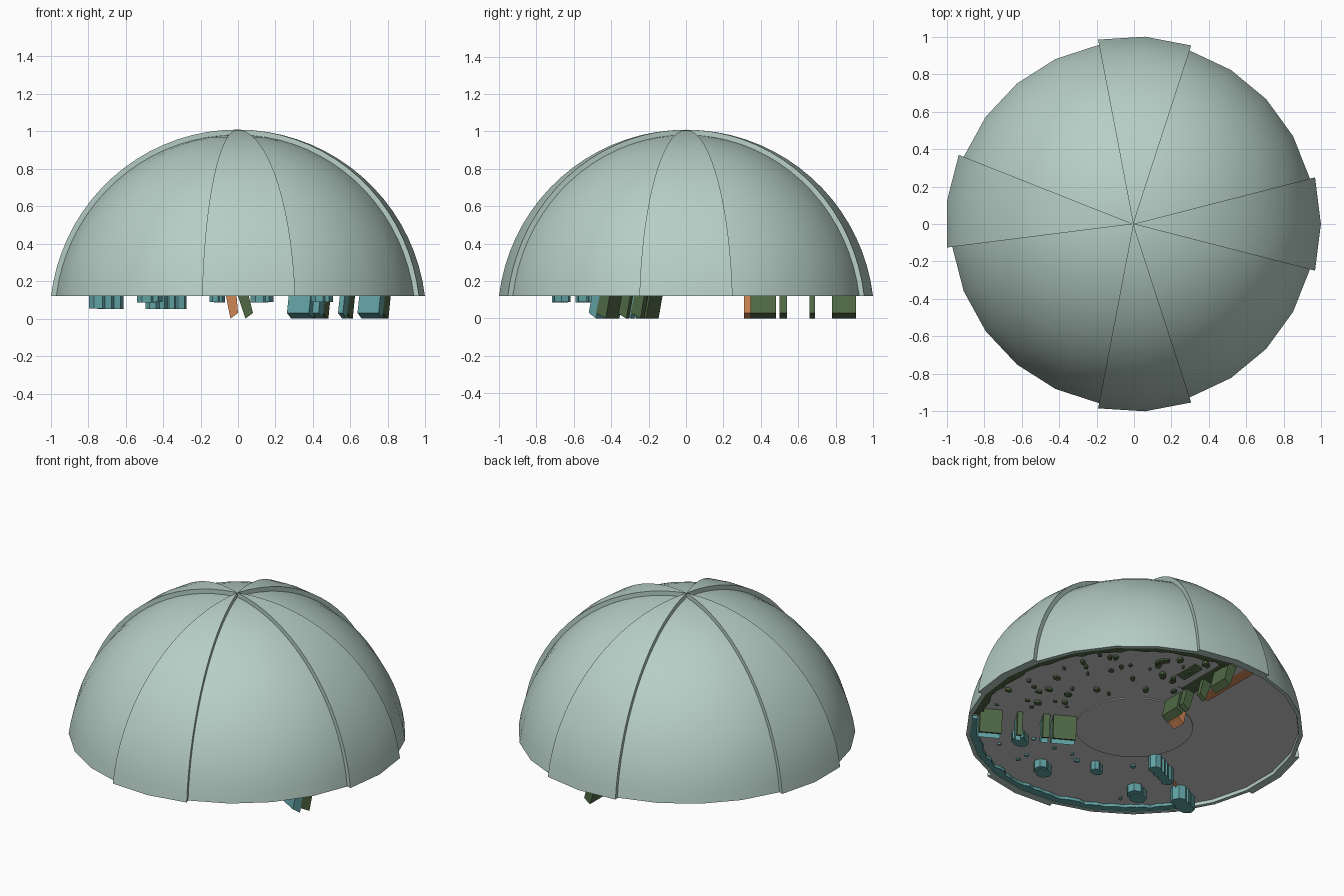
import bpy, bmesh, math, random
from mathutils import Vector

if "Cube" in bpy.data.objects:
    bpy.data.objects.remove(bpy.data.objects["Cube"])

random.seed(4)
CX = -0.004
STEP = math.radians(14.4)
RIM = 0.12


def mat(name, c):
    m = bpy.data.materials.new(name)
    m.diffuse_color = (*c, 1)
    m.use_nodes = True
    m.node_tree.nodes["Principled BSDF"].inputs["Base Color"].default_value = m.diffuse_color
    return m


PALE = mat("pale_shell", (0.47, 0.62, 0.56))
TEAL = mat("teal", (0.12, 0.36, 0.37))
GREEN = mat("green", (0.08, 0.14, 0.06))
ORANGE = mat("orange", (0.62, 0.24, 0.09))


def finish(name, bm, m=None, smooth=False):
    bmesh.ops.remove_doubles(bm, verts=bm.verts, dist=1e-5)
    bmesh.ops.recalc_face_normals(bm, faces=bm.faces)
    me = bpy.data.meshes.new(name)
    bm.to_mesh(me)
    bm.free()
    ob = bpy.data.objects.new(name, me)
    bpy.context.collection.objects.link(ob)
    if m:
        me.materials.append(m)
    if smooth:
        bpy.ops.object.select_all(action='DESELECT')
        ob.select_set(True)
        bpy.context.view_layer.objects.active = ob
        bpy.ops.object.shade_smooth_by_angle(angle=math.radians(35))
    return ob


def arc(R, n=18):
    a0 = math.asin(RIM / R)
    return [(R * math.cos(a), R * math.sin(a))
            for a in (a0 + (math.pi / 2 - a0) * i / n for i in range(n + 1))]


def gore(name, start, count, R_out, R_in):
    """Closed slice of a thick dome, from one segment angle to another."""
    bm = bmesh.new()
    outer, inner = arc(R_out), arc(R_in)
    loop = outer + inner[::-1]
    full = count == 25
    rings = []
    for k in range(count + 1):
        a = (start + k) * STEP
        rings.append([bm.verts.new((CX + r * math.cos(a), r * math.sin(a), z)) for r, z in loop])
    n = len(outer)
    L = len(loop)
    for A, B in zip(rings, rings[1:]):
        for i in range(L):
            j = (i + 1) % L
            if i != n - 1:
                bm.faces.new((A[i], B[i], B[j], A[j]))
    if not full:
        for A in (rings[0], rings[-1]):
            for i in range(n - 1):
                bm.faces.new((A[i], A[i + 1], A[L - 2 - i], A[L - 1 - i]))
    bmesh.ops.dissolve_degenerate(bm, dist=1e-6, edges=bm.edges)
    return finish(name, bm, PALE, True)


# dome shell and four raised ribs
gore("dome_shell", 0, 25, 0.981, 0.958)
for i, s in enumerate((-1, 5, 11, 18)):
    gore(f"raised_panel_{i + 1}", s, 2, 1.009, 0.978)


def cylinder(name, r, z0, z1, n, m=None, loc=(0, 0), squash=1.0, rot=0.0):
    bm = bmesh.new()
    bmesh.ops.create_cone(bm, cap_ends=True, segments=n, radius1=r, radius2=r, depth=z1 - z0)
    for v in bm.verts:
        x, y = v.co.x, v.co.y * squash
        v.co = Vector((loc[0] + x * math.cos(rot) - y * math.sin(rot),
                       loc[1] + x * math.sin(rot) + y * math.cos(rot),
                       v.co.z + (z0 + z1) / 2))
    return finish(name, bm, m)


# floor and central disc
cylinder("floor_disc", 0.955, 0.14, 0.16, 50)
cylinder("central_disc", 0.34, 0.134, 0.15, 48)


def edge_band(name, a0, a1, m):
    """Scalloped band hugging the floor rim."""
    bm = bmesh.new()
    n = 48
    rows = []
    for i in range(n + 1):
        a = math.radians(a0 + (a1 - a0) * i / n)
        ri = 0.90 + random.uniform(-0.012, 0.012)
        rows.append([bm.verts.new((r * math.cos(a), r * math.sin(a), z))
                     for r, z in ((ri, 0.15), (ri, 0.122), (0.95, 0.122), (0.95, 0.15))])
    for A, B in zip(rows, rows[1:]):
        for k in range(4):
            bm.faces.new((A[k], B[k], B[(k + 1) % 4], A[(k + 1) % 4]))
    bm.faces.new(rows[0])
    bm.faces.new(rows[-1])
    finish(name, bm, m)


edge_band("green_edge_band", -29, 86, GREEN)
edge_band("teal_edge_band", 212, 328, TEAL)


def wall_block(name, ang, r0, r1, top, bottom, m, z0=0.0, z1=0.15):
    """Leaning block on a sector border; top/bottom are sideways ranges, clockwise positive."""
    a = math.radians(ang)
    u = Vector((math.cos(a), math.sin(a), 0))
    s = Vector((math.sin(a), -math.cos(a), 0))
    bm = bmesh.new()
    rows = []
    for r in (r0, r1):
        rows.append([bm.verts.new(u * r + s * t + Vector((0, 0, z))) for t, z in
                     ((top[0], z1), (top[1], z1), (bottom[1], z0 + 0.03), (bottom[0], z0))])
    A, B = rows
    for k in range(4):
        bm.faces.new((A[k], B[k], B[(k + 1) % 4], A[(k + 1) % 4]))
    bm.faces.new(A)
    bm.faces.new(B)
    finish(name, bm, m)


# leaning border blocks between the three sectors
SPANS = ((0.345, 0.48), (0.50, 0.54), (0.66, 0.69), (0.78, 0.91))
for i, (r0, r1) in enumerate(SPANS):
    wall_block(f"green_border_block_{i}", 90, r0, r1, (-0.01, 0.05), (0.04, 0.08), GREEN)
    wall_block(f"green_side_block_{i}", 330, r0, r1, (-0.06, 0.0), (-0.03, 0.03), GREEN)
    wall_block(f"teal_side_block_{i}", 330, r0, r1, (0.0, 0.05), (0.03, 0.075), TEAL)
wall_block("orange_border_block", 90, 0.31, 0.40, (-0.07, -0.01), (-0.04, 0.0), ORANGE)

# shallow plates and strips along the borders
wall_block("green_plate", 90, 0.52, 0.88, (0.0, 0.17), (0.0, 0.15), GREEN, 0.124)
wall_block("green_plate_step", 90, 0.62, 0.78, (0.16, 0.25), (0.14, 0.25), GREEN, 0.124)
wall_block("orange_plate", 90, 0.52, 0.93, (-0.14, 0.0), (-0.12, 0.0), ORANGE, 0.126)
wall_block("orange_strip", 210, 0.36, 0.94, (-0.005, 0.02), (-0.005, 0.02), ORANGE, 0.127)


def cluster(name, x, y, sx, sy, z0, m, n):
    """Group of hexagonal columns."""
    for i in range(n):
        t = (i + 0.5) / n - 0.5
        cylinder(f"{name}_{i}", sy * random.uniform(0.8, 1.0), z0 + random.choice((0, 0.004)),
                 0.15, 7, m, (x + t * sx * 0.75, y + t * sx * 0.35), 0.9, i)


# hanging teal rocks
cluster("outer_rock", -0.70, -0.40, 0.18, 0.055, 0.05, TEAL, 3)
cluster("inner_rock", -0.385, -0.215, 0.25, 0.045, 0.05, TEAL, 4)
for i, (x, y, r) in enumerate(((0.45, -0.49, 0.05), (0.13, -0.67, 0.05),
                               (-0.11, -0.47, 0.035), (-0.47, -0.54, 0.06))):
    cluster(f"teal_rock_{i}", x, y, r * 1.6, r, 0.085, TEAL, 2)


def scatter(name, count, a0, a1, m, rmax):
    for i in range(count):
        a = math.radians(random.uniform(a0, a1))
        r = math.sqrt(random.uniform(0.16, 0.74))
        cylinder(f"{name}_{i}", random.uniform(0.01, rmax), random.uniform(0.122, 0.132), 0.15, 8, m,
                 (r * math.cos(a), r * math.sin(a)), random.uniform(0.5, 0.9), a)


# small bits poking through the floor
scatter("green_tuft", 46, -22, 82, GREEN, 0.027)
scatter("teal_pebble", 12, 218, 322, TEAL, 0.016)
